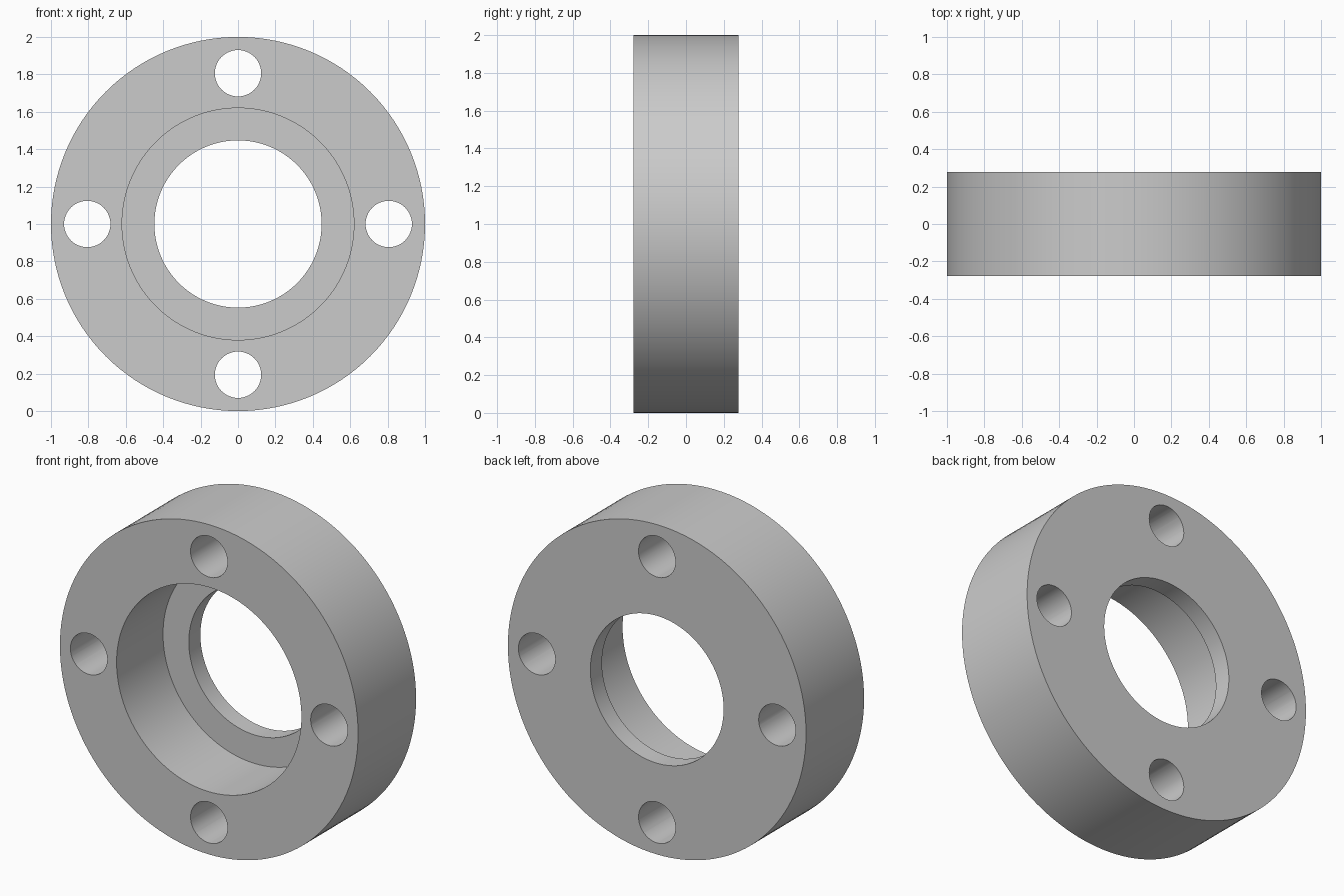
import bpy, bmesh, math
from mathutils import Matrix, Vector

cube = bpy.data.objects.get("Cube")
if cube:
    bpy.data.objects.remove(cube, do_unlink=True)

HALF = 0.278        # half thickness of the flange
OUTER = 1.0         # outer radius
RECESS = 0.62       # counterbore radius
BORE = 0.447        # through bore radius
LIP = 0.111         # thickness of the rear lip
BOLT_RADIUS, BOLT_CIRCLE = 0.124, 0.806
CENTRE = Vector((0, 0, OUTER))

# Plain grey metal
grey = bpy.data.materials.new("plain_grey")
grey.use_nodes = True
colour = (0.6, 0.6, 0.6, 1)
grey.diffuse_color = colour
grey.node_tree.nodes["Principled BSDF"].inputs["Base Color"].default_value = colour


def add_object(name, bm):
    bmesh.ops.recalc_face_normals(bm, faces=bm.faces[:])
    mesh = bpy.data.meshes.new(name)
    bm.to_mesh(mesh)
    bm.free()
    mesh.materials.append(grey)
    obj = bpy.data.objects.new(name, mesh)
    bpy.context.collection.objects.link(obj)
    return obj


# Flange ring: stepped section (radius, depth) turned about the y axis
step = HALF - LIP
section = [(OUTER, -HALF), (OUTER, HALF), (BORE, HALF),
           (BORE, step), (RECESS, step), (RECESS, -HALF)]
bm = bmesh.new()
verts = [bm.verts.new(CENTRE + Vector((r, y, 0))) for r, y in section]
edges = [bm.edges.new((v, verts[i - 1])) for i, v in enumerate(verts)]
bmesh.ops.spin(bm, geom=verts + edges, cent=CENTRE, axis=(0, 1, 0),
               angle=math.tau, steps=128, use_merge=True)
bmesh.ops.remove_doubles(bm, verts=bm.verts[:], dist=0.0001)
flange = add_object("flange_ring", bm)

# Four bolt hole cutters on the bolt circle
bm = bmesh.new()
for i in range(4):
    angle = i * math.pi / 2
    offset = Vector((math.cos(angle), 0, math.sin(angle))) * BOLT_CIRCLE
    place = Matrix.Translation(CENTRE + offset) @ Matrix.Rotation(math.pi / 2, 4, "X")
    bmesh.ops.create_cone(bm, cap_ends=True, segments=48, radius1=BOLT_RADIUS,
                          radius2=BOLT_RADIUS, depth=HALF * 4, matrix=place)
cutter = add_object("bolt_hole_cutter", bm)
cutter.hide_render = True

# Cut the holes, then remove the cutter
bpy.ops.object.select_all(action="DESELECT")
flange.select_set(True)
bpy.context.view_layer.objects.active = flange
cut = flange.modifiers.new("bolt_holes", "BOOLEAN")
cut.operation = "DIFFERENCE"
cut.solver = "EXACT"
cut.object = cutter
bpy.ops.object.modifier_apply(modifier=cut.name)
bpy.data.objects.remove(cutter, do_unlink=True)

# Smooth round walls with crisp rims
bpy.ops.object.shade_smooth_by_angle(angle=math.radians(30))
